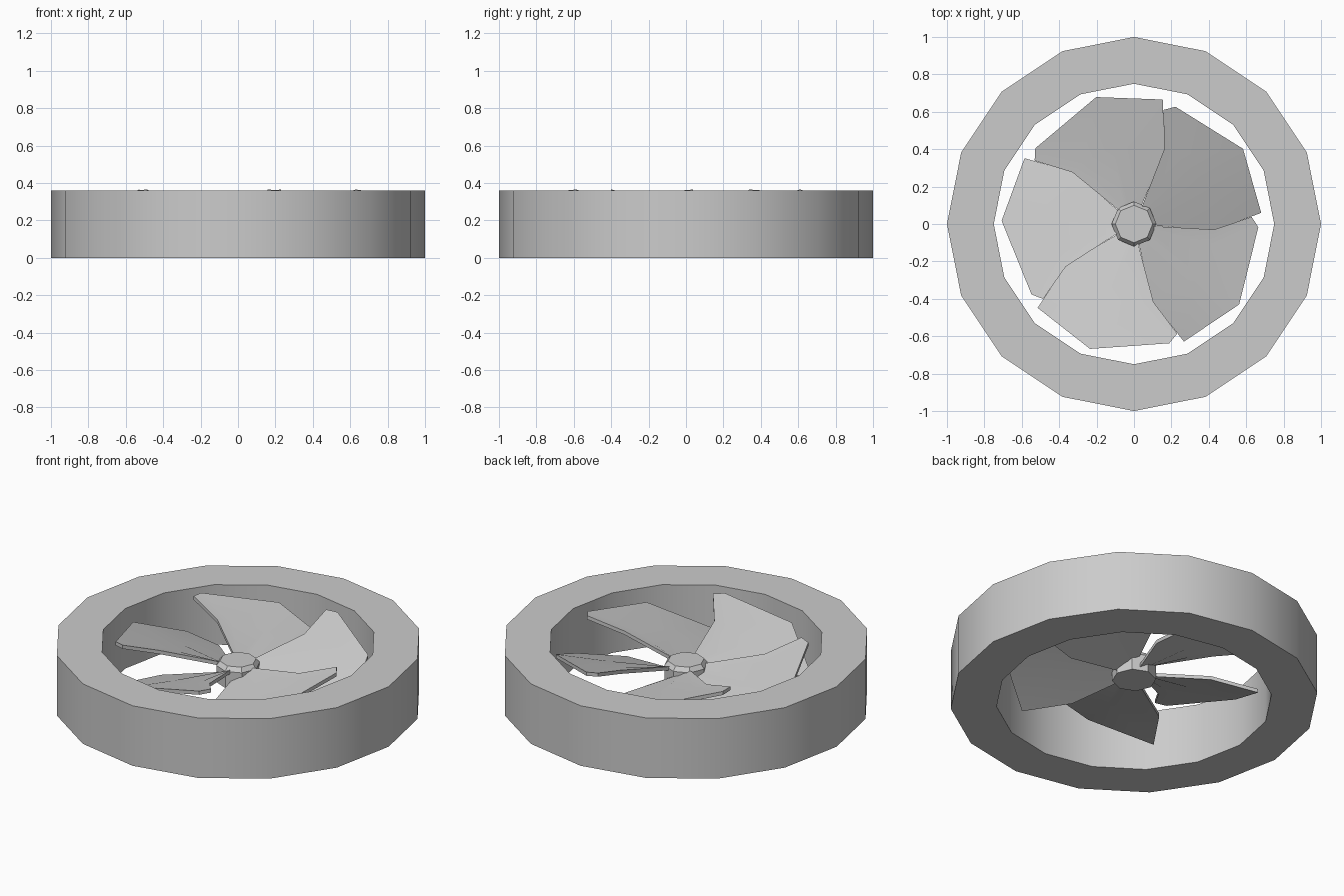
import bpy, bmesh
from math import sin, cos, radians, pi

if "Cube" in bpy.data.objects:
    bpy.data.objects.remove(bpy.data.objects["Cube"])


def make(name, verts, faces):
    me = bpy.data.meshes.new(name)
    me.from_pydata(verts, [], faces)
    bm = bmesh.new()
    bm.from_mesh(me)
    bmesh.ops.recalc_face_normals(bm, faces=bm.faces)
    bm.to_mesh(me)
    bm.free()
    ob = bpy.data.objects.new(name, me)
    bpy.context.collection.objects.link(ob)
    bpy.ops.object.select_all(action='DESELECT')
    ob.select_set(True)
    bpy.context.view_layer.objects.active = ob
    bpy.ops.object.shade_smooth_by_angle(angle=radians(30))
    return ob


def lathe(name, profile, sides, closed):
    n = len(profile)
    verts = [(r * cos(2 * pi * i / sides), r * sin(2 * pi * i / sides), z)
             for i in range(sides) for r, z in profile]
    faces = []
    for i in range(sides):
        j = (i + 1) % sides
        for k in range(n if closed else n - 1):
            m = (k + 1) % n
            faces.append((i * n + k, j * n + k, j * n + m, i * n + m))
    if not closed:
        faces += [[i * n for i in range(sides)], [i * n + n - 1 for i in range(sides)]]
    return make(name, verts, faces)


# outer ring and hub
lathe("outer_ring", [(1, 0), (1, 0.36), (0.75, 0.36), (0.75, 0)], 16, True)
lathe("hub", [(0.12, 0.13), (0.12, 0.23), (0.10, 0.255)], 8, False)

# blade top surface: rows root to tip, each (angle, radius, height), raised edge first
rows = [
    [(65, 0.09, 0.235), (55, 0.09, 0.225), (32, 0.09, 0.205), (-4, 0.09, 0.175)],
    [(68, 0.43, 0.30), (58, 0.43, 0.285), (33, 0.43, 0.24), (-5, 0.42, 0.15)],
    [(75.5, 0.63, 0.365), (70.5, 0.665, 0.36), (34.6, 0.708, 0.285), (5, 0.683, 0.135)],
]
THICK = 0.022
top = [(r * cos(radians(a)), r * sin(radians(a)), z) for row in rows for a, r, z in row]
quads = [(4 * i + j, 4 * i + j + 1, 4 * i + j + 5, 4 * i + j + 4)
         for i in range(2) for j in range(3)]
rim = [0, 1, 2, 3, 7, 11, 10, 9, 8, 4]
N = len(top)
verts = top + [(x, y, z - THICK) for x, y, z in top]
faces = quads + [[v + N for v in q] for q in quads]
faces += [(a, b, b + N, a + N) for a, b in zip(rim, rim[1:] + rim[:1])]

# five blades around the hub
for k in range(5):
    blade = make(f"blade_{k + 1}", verts, faces)
    blade.rotation_euler.z = radians(72 * k)
